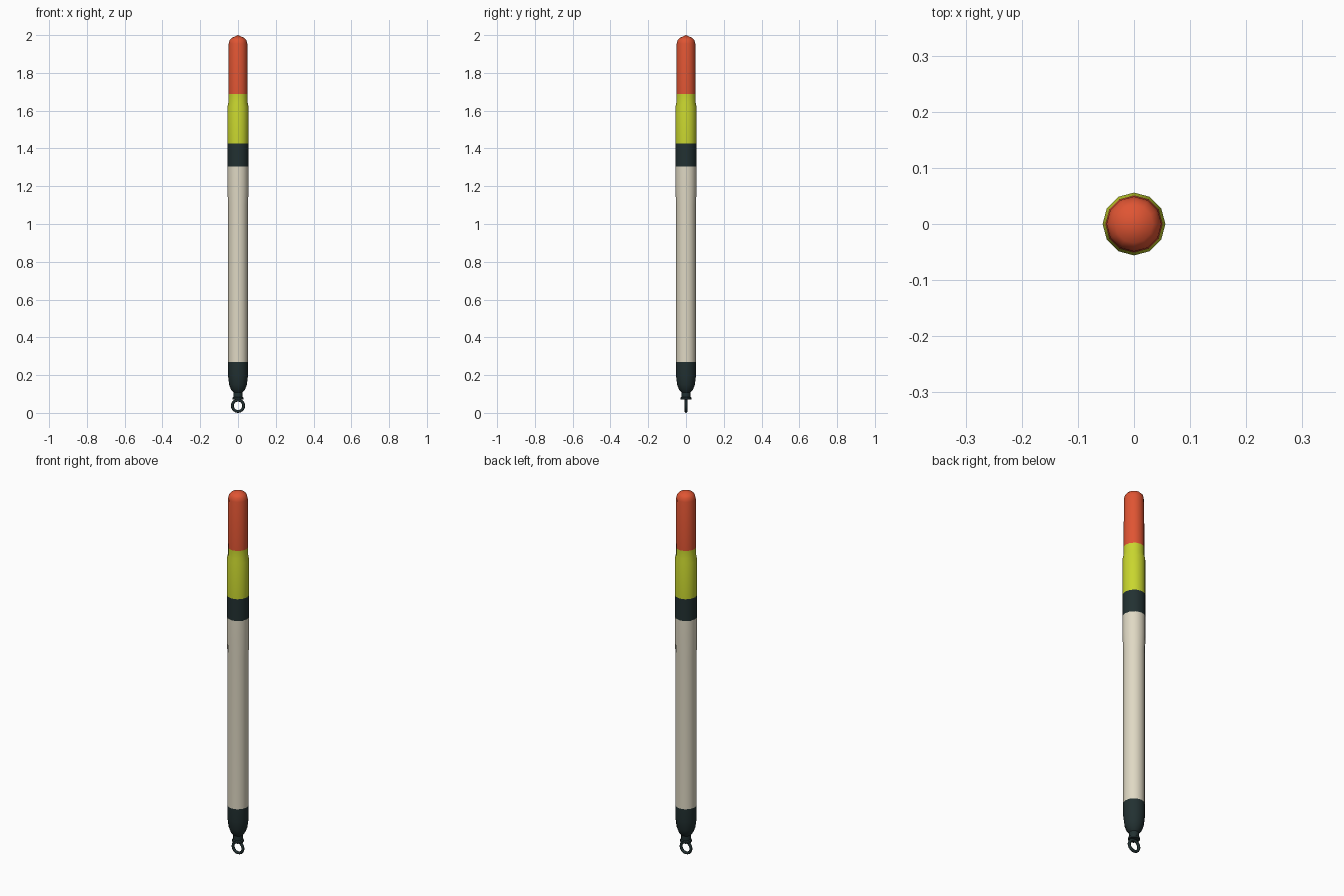
import bpy, bmesh, math

if "Cube" in bpy.data.objects:
    bpy.data.objects.remove(bpy.data.objects["Cube"])

SIDES = 12


def material(name, rgb):
    m = bpy.data.materials.new(name)
    m.diffuse_color = (*rgb, 1)
    m.use_nodes = True
    m.node_tree.nodes["Principled BSDF"].inputs["Base Color"].default_value = m.diffuse_color
    return m


red = material("orange red", (0.74, 0.09, 0.033))
yellow = material("lime yellow", (0.58, 0.67, 0.028))
dark = material("dark slate", (0.016, 0.03, 0.031))
cream = material("cream", (0.74, 0.69, 0.55))


def finish(obj, angle=40):
    bpy.ops.object.select_all(action='DESELECT')
    obj.select_set(True)
    bpy.context.view_layer.objects.active = obj
    bpy.ops.object.shade_smooth_by_angle(angle=math.radians(angle))


def lathe(name, profile, mats, bands):
    """Spin (radius, z) points round z; bands = lower z limit per material, top down."""
    bm = bmesh.new()
    rings = []
    for r, z in profile:
        if r == 0:
            rings.append([bm.verts.new((0, 0, z))] * SIDES)
        else:
            rings.append([bm.verts.new((r * math.cos(2 * math.pi * i / SIDES),
                                        r * math.sin(2 * math.pi * i / SIDES), z))
                          for i in range(SIDES)])
    for a, b in zip(rings, rings[1:]):
        for i in range(SIDES):
            j = (i + 1) % SIDES
            corners = list(dict.fromkeys((a[i], a[j], b[j], b[i])))
            f = bm.faces.new(corners)
            zc = sum(v.co.z for v in corners) / len(corners)
            f.material_index = next(k for k, low in enumerate(bands) if zc >= low)
    bmesh.ops.recalc_face_normals(bm, faces=bm.faces)
    mesh = bpy.data.meshes.new(name)
    bm.to_mesh(mesh)
    bm.free()
    for m in mats:
        mesh.materials.append(m)
    obj = bpy.data.objects.new(name, mesh)
    bpy.context.collection.objects.link(obj)
    finish(obj)


# Float body: painted bands with a rounded tip and foot
lathe("float_body", [
    (0, 0.105), (0.024, 0.108), (0.037, 0.123), (0.047, 0.15), (0.053, 0.20),
    (0.053, 0.27), (0.053, 1.1), (0.056, 1.2), (0.056, 1.305), (0.056, 1.425),
    (0.056, 1.62), (0.051, 1.645), (0.051, 1.688), (0.049, 1.955),
    (0.044, 1.975), (0.034, 1.985), (0, 2.0)],
    [red, yellow, dark, cream, dark], [1.688, 1.425, 1.305, 0.27, -1])

# Short stem with a small flange above the eye
lathe("stem", [(0, 0.07), (0.029, 0.07), (0.029, 0.08), (0.024, 0.084),
               (0.024, 0.115), (0, 0.115)], [dark], [-1])

# Line eye in the front plane
bpy.ops.mesh.primitive_torus_add(major_radius=0.030, minor_radius=0.0075,
                                 major_segments=20, minor_segments=8,
                                 location=(0, 0, 0.0375),
                                 rotation=(math.pi / 2, 0, 0))
eye = bpy.context.object
eye.name = "line_eye"
eye.data.materials.append(dark)
finish(eye, 60)
